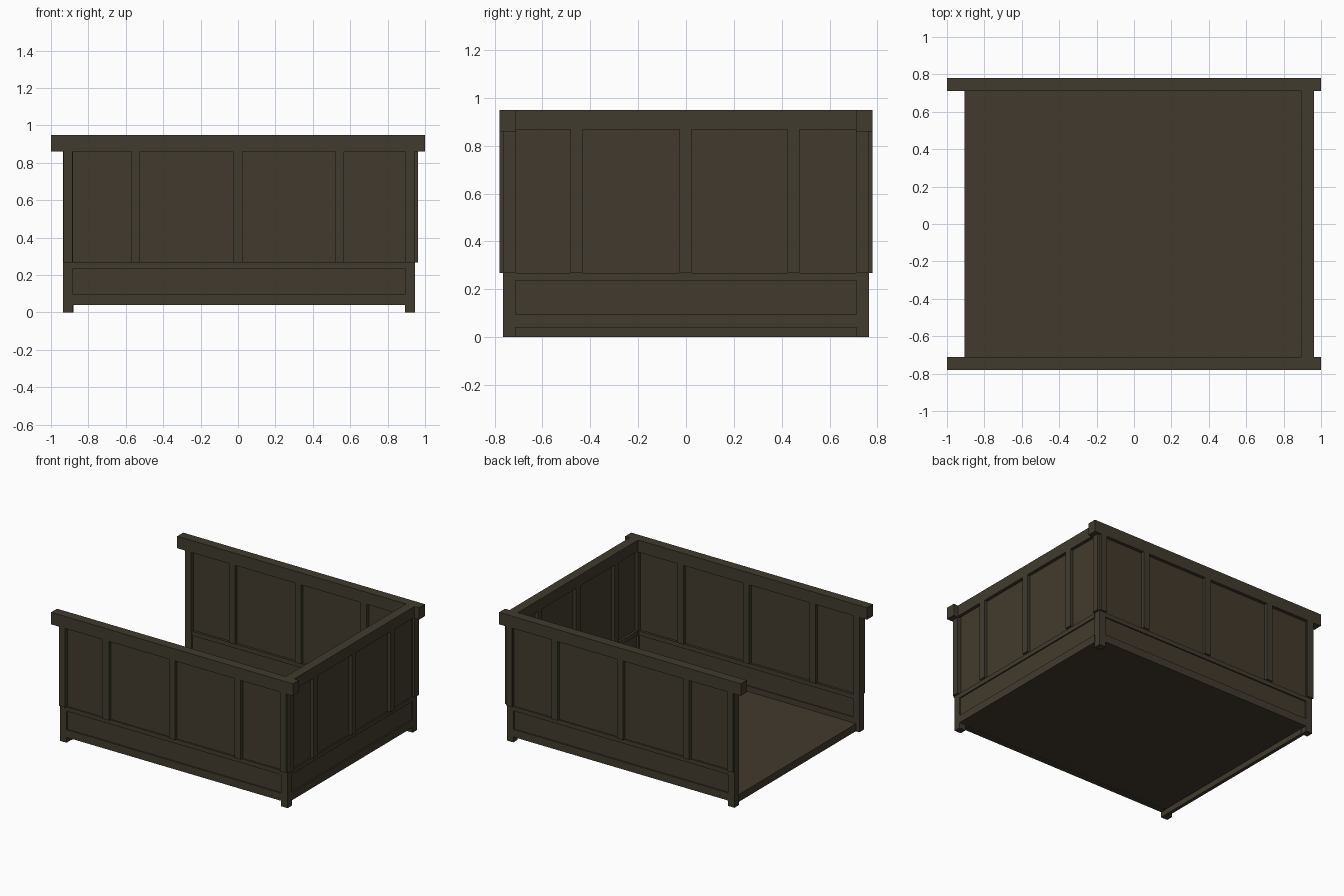
import bpy

if "Cube" in bpy.data.objects:
    bpy.data.objects.remove(bpy.data.objects["Cube"])


def material(name, rgb):
    m = bpy.data.materials.new(name)
    m.diffuse_color = (*rgb, 1.0)
    m.use_nodes = True
    m.node_tree.nodes["Principled BSDF"].inputs["Base Color"].default_value = m.diffuse_color
    return m


FRAME = material("dark_olive_wood", (0.053, 0.044, 0.027))
PANEL = material("dark_brown_wood", (0.055, 0.042, 0.026))


def box(name, x, y, z, mat=FRAME):
    """Axis-aligned box from three (low, high) ranges."""
    (x0, x1), (y0, y1), (z0, z1) = sorted(x), sorted(y), sorted(z)
    verts = [(a, b, c) for a in (x0, x1) for b in (y0, y1) for c in (z0, z1)]
    faces = [(0, 1, 3, 2), (4, 6, 7, 5), (0, 4, 5, 1),
             (2, 3, 7, 6), (0, 2, 6, 4), (1, 5, 7, 3)]
    me = bpy.data.meshes.new(name)
    me.from_pydata(verts, [], faces)
    me.materials.append(mat)
    ob = bpy.data.objects.new(name, me)
    bpy.context.collection.objects.link(ob)
    return ob


def wall(name, place, span, stiles, top):
    """Panelled wall; depth is measured from the inner face of the rail."""
    def part(label, along, depth, z, mat=FRAME):
        box(f"{name}_{label}", *place(along, depth), z, mat)
    part("upper_panel", span, (0.025, 0.045), (0.265, top), PANEL)
    part("ledge", span, (0.008, 0.054), (0.235, 0.268))
    part("lower_panel", span, (0.016, 0.044), (0.095, 0.24), PANEL)
    part("bottom_rail", span, (0.008, 0.054), (0.04, 0.097))
    for i, c in enumerate(stiles):
        part(f"stile_{i + 1}", (c - 0.025, c + 0.025), (0.0, 0.07), (0.268, top))


# front and back walls with overhanging top rails and corner posts
for name, s in (("front", -1), ("back", 1)):
    wall(name, lambda a, d, s=s: (a, (s * (0.71 + d[0]), s * (0.71 + d[1]))),
         (-0.884, 0.894), (-0.548, -0.001, 0.543), 0.862)
    ys = (s * 0.71, s * 0.78)
    box(name + "_top_rail", (-1, 1), ys, (0.86, 0.95))
    for side, x0 in (("left", -0.936), ("right", 0.893)):
        box(f"{name}_{side}_post", (x0, x0 + 0.053),
            (s * 0.713, s * 0.765), (0, 0.862))
    # narrow end stiles standing just proud of the posts
    box(name + "_left_end_stile", (-0.934, -0.884), ys, (0.268, 0.861))
    box(name + "_right_end_stile", (0.894, 0.944), ys, (0.268, 0.861))

# closed right wall
wall("right", lambda a, d: ((0.893 + d[0], 0.893 + d[1]), a),
     (-0.714, 0.714), (-0.457, -0.003, 0.45), 0.87)
box("right_top_rail", (0.893, 0.963), (-0.71, 0.71), (0.868, 0.95))
for s in (-1, 1):
    box("right_end_stile", (0.893, 0.963), (s * 0.713, s * 0.763), (0.268, 0.861))

# floor and threshold strip of the open left side
box("floor", (-0.906, 0.93), (-0.75, 0.75), (0.041, 0.055), PANEL)
box("threshold", (-0.906, -0.88), (-0.714, 0.714), (0, 0.042))
